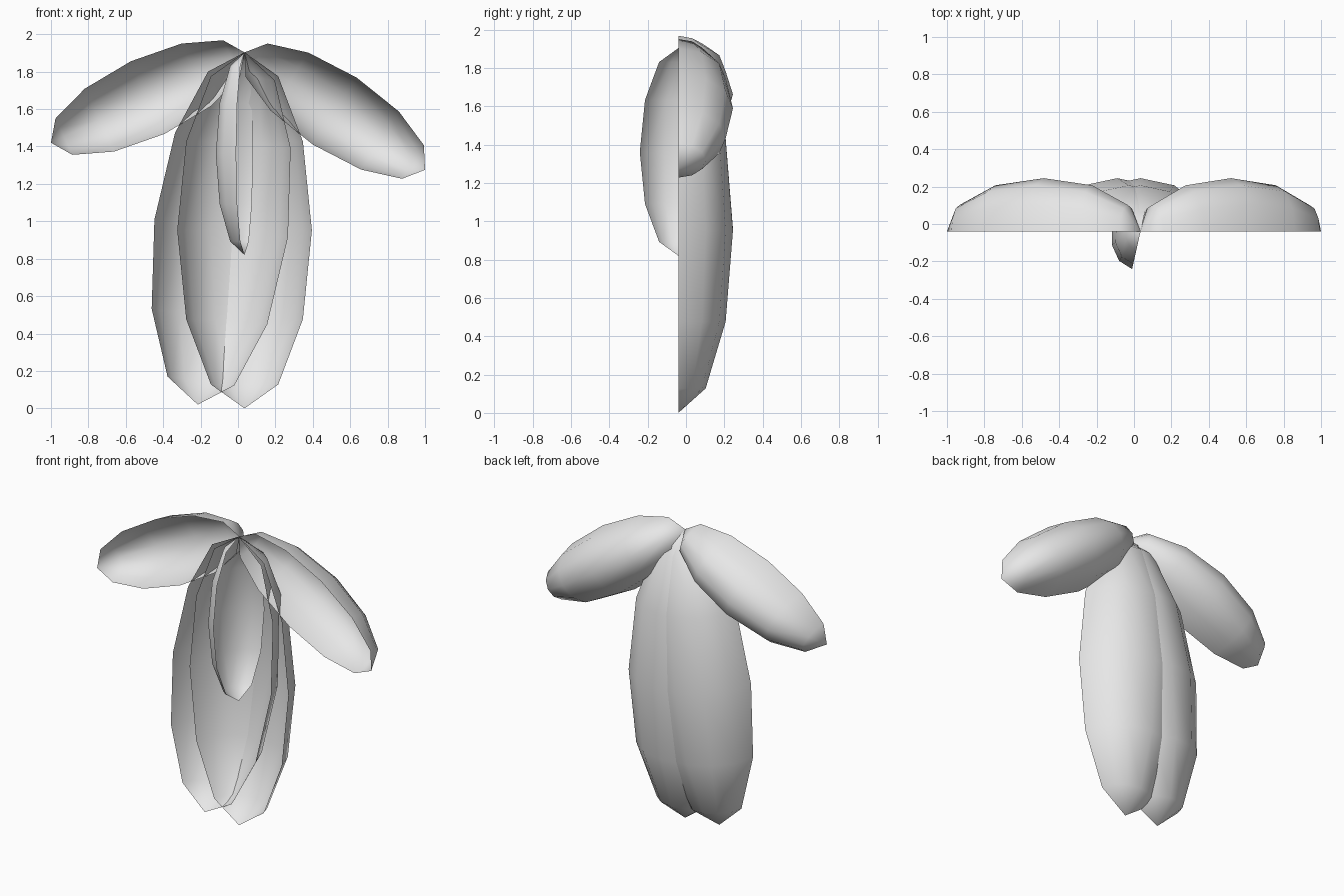
import bpy
import bmesh
from mathutils import Matrix, Vector

cube = bpy.data.objects.get("Cube")
if cube:
    bpy.data.objects.remove(cube, do_unlink=True)

# Single pale grey colour
grey = bpy.data.materials.new("pale_grey")
grey.use_nodes = True
grey.diffuse_color = (0.8, 0.8, 0.8, 1)
grey.node_tree.nodes["Principled BSDF"].inputs["Base Color"].default_value = (0.8, 0.8, 0.8, 1)

# All petals spring from one point
ROOT = Vector((0.035, -0.04, 1.903))


def petal(name, tip_x, tip_z, half_width, depth, bulge=(0, 1, 0)):
    """Open half-ellipsoid shell running from ROOT to its tip."""
    tip = Vector((tip_x, ROOT.y, tip_z))
    out = Vector(bulge).normalized()
    along = (ROOT - tip) / 2
    across = out.cross(along.normalized()) * half_width
    frame = Matrix((across, out * depth, along)).transposed().to_4x4()
    frame.translation = (ROOT + tip) / 2

    bm = bmesh.new()
    bmesh.ops.create_uvsphere(bm, u_segments=12, v_segments=6, radius=1)
    spare = [v for v in bm.verts if v.co.y < -0.001]
    bmesh.ops.delete(bm, geom=spare, context='VERTS')
    bm.transform(frame)
    for face in bm.faces:
        face.smooth = True

    mesh = bpy.data.meshes.new(name)
    bm.to_mesh(mesh)
    bm.free()
    mesh.materials.append(grey)
    obj = bpy.data.objects.new(name, mesh)
    bpy.context.collection.objects.link(obj)
    return obj


# Two spreading side petals
petal("left_side_petal", 1.0, 1.275, 0.214, 0.285)
petal("right_side_petal", -1.0, 1.42, 0.214, 0.285)

# Two long hanging petals
petal("long_hanging_petal", 0.035, 0.0, 0.36, 0.285)
petal("tilted_hanging_petal", -0.215, 0.02, 0.36, 0.285)

# Small inner petal turned sideways
petal("inner_petal", 0.035, 0.82, 0.206, 0.155, (-0.976, 0.22, 0))
